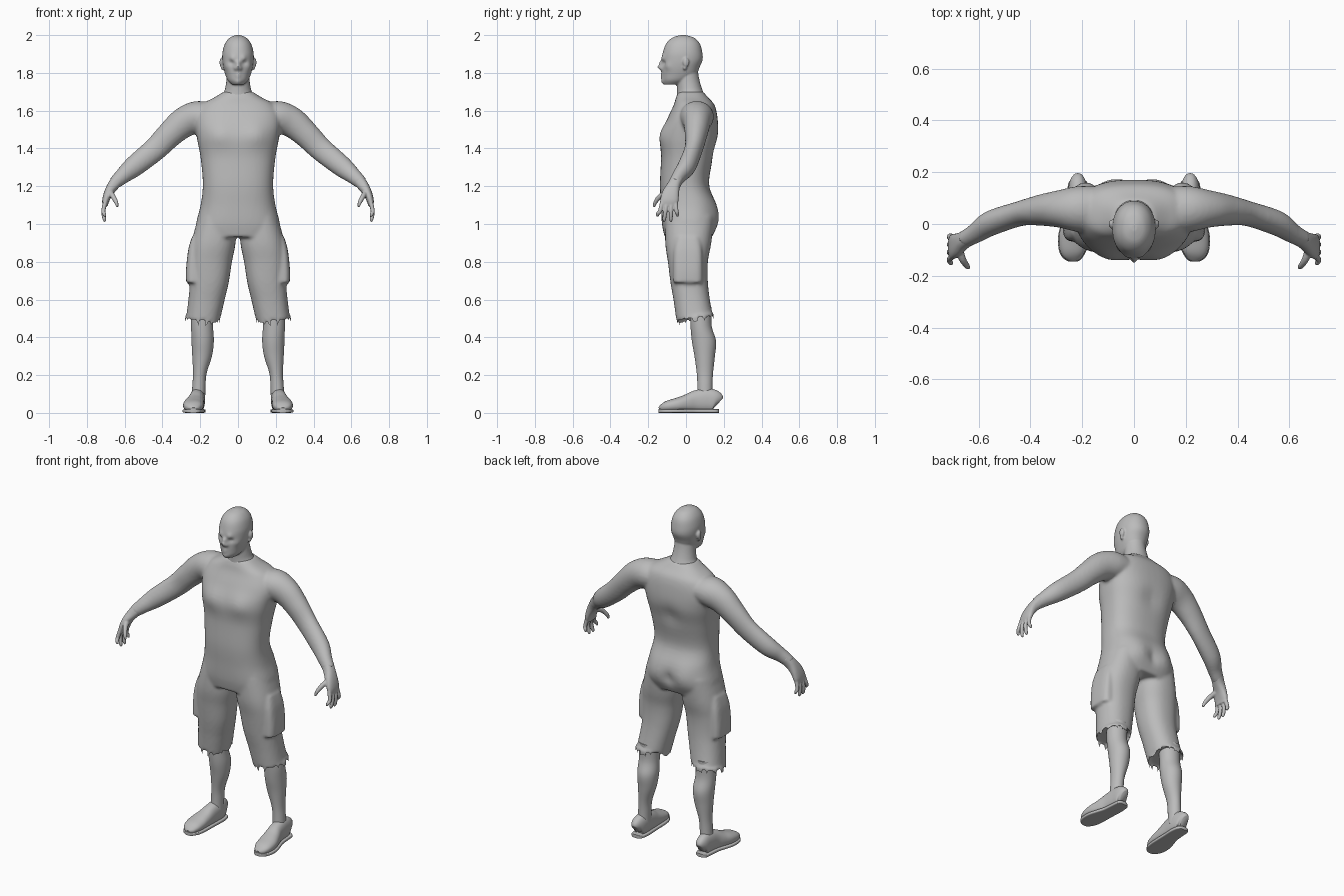
import bpy, bmesh, math
from mathutils import Vector

cube = bpy.data.objects.get("Cube")
if cube:
    bpy.data.objects.remove(cube, do_unlink=True)

grey = bpy.data.materials.new("plain_grey")
grey.use_nodes = True
COLOUR = (0.5, 0.5, 0.5, 1)
grey.diffuse_color = COLOUR
grey.node_tree.nodes["Principled BSDF"].inputs["Base Color"].default_value = COLOUR

Y, Z = Vector((0, 1, 0)), Vector((0, 0, 1))


def spline(rows, steps):
    """Catmull-Rom interpolation of rows (x, y, z, half_width, half_depth)."""
    rows = [Vector(r) for r in rows]
    out = []
    for i in range(len(rows) - 1):
        p1, p2 = rows[i], rows[i + 1]
        p0, p3 = rows[max(i - 1, 0)], rows[min(i + 2, len(rows) - 1)]
        for k in range(steps):
            t = k / steps
            out.append((p1 * 2 + (p2 - p0) * t + (p0 * 2 - p1 * 5 + p2 * 4 - p3) * t**2
                        + (p1 * 3 - p0 - p2 * 3 + p3) * t**3) / 2)
    return out + [rows[-1]]


def loft(bm, rows, ref=Y, level=False, power=2.0, sides=32, steps=5):
    """Skin superellipse rings along a path; returns verts and the end cap."""
    rows = spline(rows, steps)
    centres = [Vector(r[:3]) for r in rows]
    rings = []
    for i, r in enumerate(rows):
        t = Z if level else centres[min(i + 1, len(rows) - 1)] - centres[max(i - 1, 0)]
        t = t.normalized()
        v = (ref - t * ref.dot(t)).normalized()
        u = v.cross(t)
        ring = []
        for k in range(sides):
            a = math.tau * k / sides
            c, s = math.cos(a), math.sin(a)
            c = math.copysign(abs(c) ** (2 / power), c)
            s = math.copysign(abs(s) ** (2 / power), s)
            ring.append(bm.verts.new(centres[i] + u * (r[3] * c) + v * (r[4] * s)))
        rings.append(ring)
    for a, b in zip(rings, rings[1:]):
        for k in range(sides):
            n = (k + 1) % sides
            bm.faces.new((a[k], a[n], b[n], b[k]))
    bm.faces.new(rings[0])
    cap = bm.faces.new(rings[-1])
    return [v for ring in rings for v in ring], cap


def ball(bm, centre, size):
    new = bmesh.ops.create_uvsphere(bm, u_segments=20, v_segments=12, radius=1)["verts"]
    for v in new:
        v.co = Vector(centre) + Vector(a * b for a, b in zip(v.co, size))


def push(verts, centre, radius, move):
    """Soft sculpting push, applied on both sides of the body."""
    for side in (1, -1) if centre[0] else (1,):
        c = Vector((centre[0] * side, centre[1], centre[2]))
        m = Vector((move[0] * side, move[1], move[2]))
        for v in verts:
            v.co += m * math.exp(-((v.co - c).length / radius) ** 2)


def mirror(bm):
    geom = bmesh.ops.duplicate(bm, geom=bm.verts[:] + bm.edges[:] + bm.faces[:])["geom"]
    for g in geom:
        if isinstance(g, bmesh.types.BMVert):
            g.co.x *= -1


def finish(bm, name, voxel=0, relax=0):
    bmesh.ops.recalc_face_normals(bm, faces=bm.faces[:])
    mesh = bpy.data.meshes.new(name)
    bm.to_mesh(mesh)
    bm.free()
    ob = bpy.data.objects.new(name, mesh)
    bpy.context.collection.objects.link(ob)
    bpy.ops.object.select_all(action="DESELECT")
    ob.select_set(True)
    bpy.context.view_layer.objects.active = ob
    if voxel:
        blend = ob.modifiers.new("blend", "REMESH")
        blend.mode, blend.voxel_size = "VOXEL", voxel
        soft = ob.modifiers.new("soften", "SMOOTH")
        soft.factor, soft.iterations = 0.5, relax
        bpy.ops.object.modifier_apply(modifier="blend")
        bpy.ops.object.modifier_apply(modifier="soften")
    bpy.ops.object.shade_smooth_by_angle(angle=math.radians(50))
    ob.data.materials.clear()
    ob.data.materials.append(grey)


# Body: arms, shorts and torso blended into one skin
bm = bmesh.new()
loft(bm, [(.15, .055, 1.57, .075, .09), (.22, .058, 1.565, .085, .088),
          (.29, .058, 1.535, .08, .072), (.36, .053, 1.475, .07, .06),
          (.44, .04, 1.395, .063, .048), (.55, .004, 1.305, .056, .048),
          (.61, -.035, 1.255, .043, .038), (.655, -.06, 1.215, .034, .033)])
leg, hem = loft(bm, [(.11, .02, 1.04, .10, .13), (.13, .012, .90, .117, .122),
                     (.145, .01, .80, .113, .106), (.152, .017, .69, .103, .099),
                     (.17, .033, .58, .095, .096), (.19, .05, .472, .09, .096)],
                level=True, power=2.3)
for v in leg:
    v.co.z += (v.co.y - .05) * .18 * min(1, max(0, (.6 - v.co.z) / .12))
bmesh.ops.inset_region(bm, faces=[hem], thickness=.018)
for v in hem.verts:
    v.co.z += .04
# cargo pocket
loft(bm, [(.215, .01, .93, .03, .06), (.222, .01, .86, .042, .075),
          (.225, .01, .76, .05, .078), (.225, .01, .69, .05, .078)],
     level=True, power=3.5)
mirror(bm)
torso, _ = loft(bm, [(0, .025, 1.70, .078, .066), (0, .032, 1.67, .125, .085),
                     (0, .043, 1.63, .195, .108), (0, .035, 1.56, .23, .132),
                     (0, .018, 1.46, .218, .152), (0, .006, 1.35, .198, .138),
                     (0, -.008, 1.21, .186, .13), (0, .013, 1.10, .198, .146),
                     (0, .018, 1.0, .222, .145), (0, .012, .93, .215, .125)],
                level=True, power=2.5, sides=48)
push(torso, (.10, -.13, 1.48), .065, (0, -.014, 0))
push(torso, (.09, .16, 1.04), .07, (0, .014, 0))
push(torso, (0, .17, 1.40), .06, (0, -.012, 0))
push(torso, (0, .17, 1.02), .035, (0, -.015, 0))
finish(bm, "body", .009, 5)

# Head: skull, ears and neck
bm = bmesh.new()
skull, _ = loft(bm, [(0, -.015, 2.0, .012, .014), (0, -.015, 1.986, .044, .058),
                     (0, -.016, 1.955, .069, .089), (0, -.018, 1.91, .082, .104),
                     (0, -.02, 1.87, .083, .108), (0, -.027, 1.83, .078, .099),
                     (0, -.035, 1.79, .067, .09), (0, -.052, 1.76, .054, .07),
                     (0, -.07, 1.738, .032, .042)],
                level=True, power=2.15, sides=64, steps=6)
push(skull, (.03, -.12, 1.877), .017, (0, -.008, 0))      # brows
push(skull, (.032, -.115, 1.856), .015, (0, .013, 0))     # eye sockets
push(skull, (.055, -.09, 1.835), .02, (.003, -.005, 0))   # cheekbones
push(skull, (0, -.13, 1.852), .013, (0, -.016, 0))        # nose bridge
push(skull, (0, -.13, 1.829), .015, (0, -.026, 0))        # nose tip
push(skull, (.014, -.13, 1.823), .009, (0, -.009, 0))     # nostrils
push(skull, (0, -.125, 1.793), .014, (0, -.007, 0))       # upper lip
push(skull, (0, -.125, 1.778), .012, (0, -.006, 0))       # lower lip
push(skull, (0, -.12, 1.75), .02, (0, -.012, 0))          # chin
for side in (1, -1):
    ball(bm, (.087 * side, .0, 1.855), (.011, .017, .026))
    ball(bm, (.082 * side, -.006, 1.828), (.009, .010, .014))
loft(bm, [(0, .0, 1.85, .055, .06), (0, .006, 1.79, .059, .06),
          (0, .014, 1.74, .064, .063), (0, .022, 1.70, .074, .069),
          (0, .03, 1.665, .10, .078)], level=True)
finish(bm, "head", .005, 3)

bm = bmesh.new()
ball(bm, (.032, -.098, 1.856), (.012, .012, .010))
mirror(bm)
finish(bm, "eyes")

# Hands: palm, four fingers and thumb
bm = bmesh.new()
loft(bm, [(.63, -.045, 1.24, .033, .033), (.66, -.064, 1.205, .03, .034),
          (.685, -.08, 1.165, .024, .044), (.70, -.088, 1.125, .019, .048),
          (.704, -.09, 1.095, .013, .042)], power=2.4)
for i in range(4):
    base, tip = -.056 - .023 * i, -.045 - .035 * i
    low = 1.012 if i in (1, 2) else 1.038
    loft(bm, [(.702, base, 1.12, .012, .012), (.713, (base + tip) / 2, 1.07, .011, .011),
              (.708, tip, low + .015, .010, .010), (.702, tip, low, .005, .005)], sides=12)
loft(bm, [(.68, -.085, 1.17, .016, .02), (.663, -.135, 1.148, .014, .014),
          (.645, -.162, 1.115, .011, .011), (.638, -.17, 1.09, .006, .006)], sides=12)
mirror(bm)
finish(bm, "hands", .004, 3)

# Lower legs
bm = bmesh.new()
loft(bm, [(.188, .078, .56, .06, .058), (.19, .08, .46, .058, .056),
          (.187, .095, .38, .059, .064), (.19, .099, .30, .052, .054),
          (.202, .10, .21, .036, .043), (.207, .10, .14, .035, .04),
          (.21, .10, .06, .036, .042)], level=True)
mirror(bm)
finish(bm, "lower_legs")

# Shoes with soles
UPPER = [(.217, .17, .05, .018, .035), (.217, .155, .06, .034, .057),
         (.215, .11, .066, .04, .064), (.219, .05, .06, .042, .058),
         (.227, 0, .05, .049, .046), (.235, -.05, .042, .055, .037),
         (.237, -.10, .034, .05, .029), (.236, -.13, .024, .033, .018),
         (.236, -.142, .02, .015, .010)]
for name in ("shoes", "soles"):
    bm = bmesh.new()
    if name == "shoes":
        loft(bm, UPPER, ref=Z, power=2.3)
    else:
        loft(bm, [(x, y * 1.02, .010, a + .003, .010) for x, y, z, a, b in UPPER],
             ref=Z, power=5)
    mirror(bm)
    finish(bm, name)
